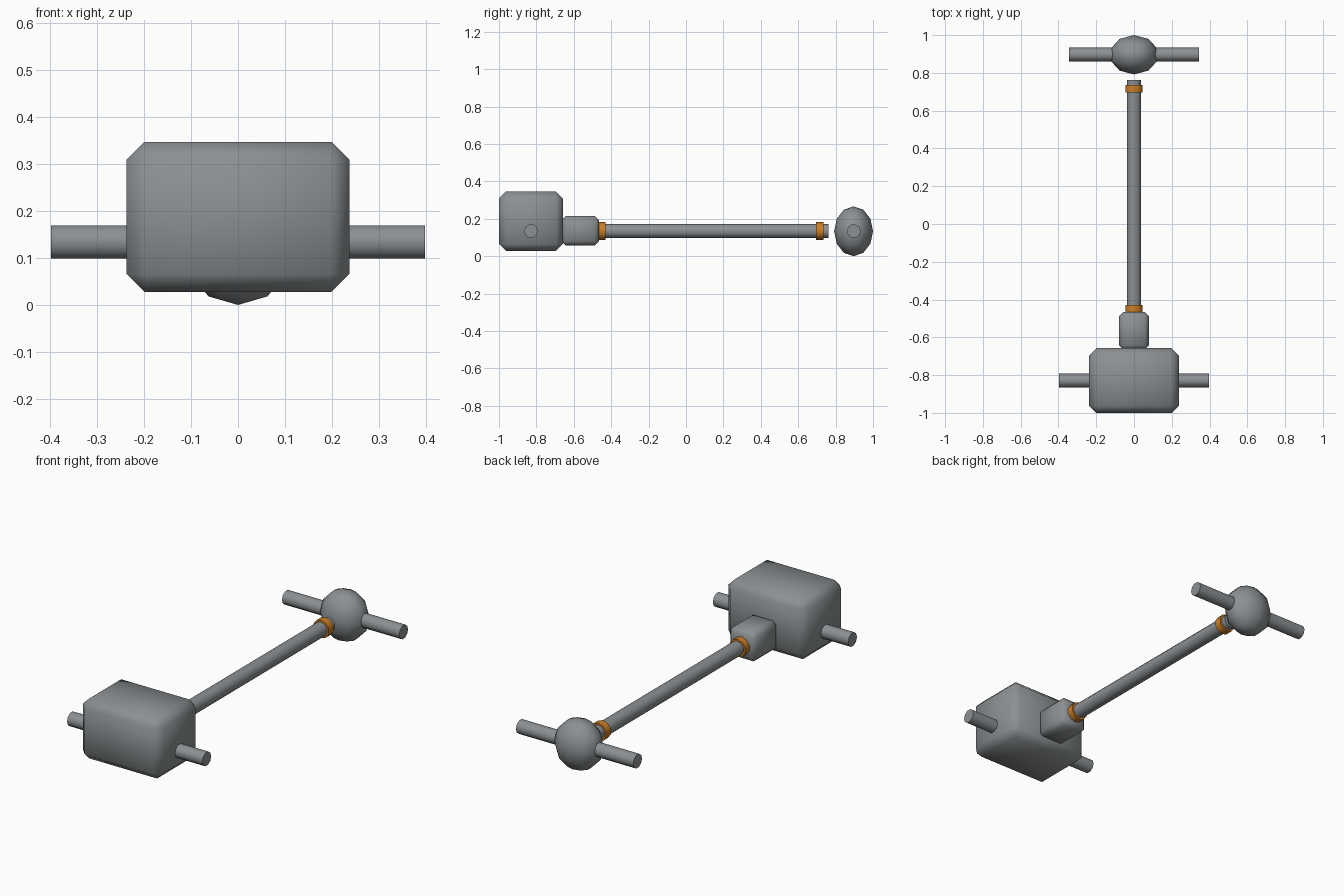
import bpy
import math

cube = bpy.data.objects.get("Cube")
if cube:
    bpy.data.objects.remove(cube, do_unlink=True)


def material(name, color):
    m = bpy.data.materials.new(name)
    m.use_nodes = True
    m.diffuse_color = (*color, 1)
    m.node_tree.nodes["Principled BSDF"].inputs["Base Color"].default_value = (*color, 1)
    return m


STEEL = material("steel grey", (0.26, 0.28, 0.29))
COPPER = material("copper orange", (0.60, 0.21, 0.02))
AXIS_Z = 0.134  # shared height of every shaft


def finish(name, mat, angle):
    ob = bpy.context.object
    ob.name = name
    ob.data.materials.append(mat)
    bpy.ops.object.transform_apply(location=False, rotation=True, scale=True)
    bpy.ops.object.shade_smooth_by_angle(angle=math.radians(angle))
    return ob


def housing(name, size, location, bevel):
    """Box with a single chamfer on every edge, shaded smooth."""
    bpy.ops.mesh.primitive_cube_add(size=1, location=location)
    bpy.context.object.scale = size
    ob = finish(name, STEEL, 180)
    mod = ob.modifiers.new("chamfer", "BEVEL")
    mod.width, mod.segments = bevel, 1
    return ob


def rod(name, axis, start, end, radius, offset=0, mat=STEEL):
    """Ten-sided rod running along x or y between two positions."""
    mid = (start + end) / 2
    if axis == "x":
        loc, rot = (mid, offset, AXIS_Z), (0, math.pi / 2, 0)
    else:
        loc, rot = (offset, mid, AXIS_Z), (math.pi / 2, 0, 0)
    bpy.ops.mesh.primitive_cylinder_add(vertices=10, radius=radius, depth=end - start,
                                        location=loc, rotation=rot)
    return finish(name, mat, 40)


# Gearbox and its output housing
housing("gearbox", (0.474, 0.343, 0.318), (0, -0.829, 0.187), 0.038)
housing("output_housing", (0.157, 0.20, 0.157), (0, -0.565, 0.136), 0.022)

# Long drive shaft with a collar near each end
rod("drive_shaft", "y", -0.50, 0.762, 0.038)
rod("front_collar", "y", -0.47, -0.43, 0.048, mat=COPPER)
rod("rear_collar", "y", 0.695, 0.735, 0.048, mat=COPPER)

# Cross shafts through the gearbox and the differential
rod("gearbox_cross_shaft", "x", -0.397, 0.397, 0.037, offset=-0.829)
rod("rear_axle", "x", -0.344, 0.344, 0.037, offset=0.897)

# Flattened differential ball
bpy.ops.mesh.primitive_uv_sphere_add(segments=10, ring_count=6, radius=1,
                                     location=(0, 0.896, 0.133))
bpy.context.object.scale = (0.130, 0.104, 0.133)
finish("differential", STEEL, 180)
